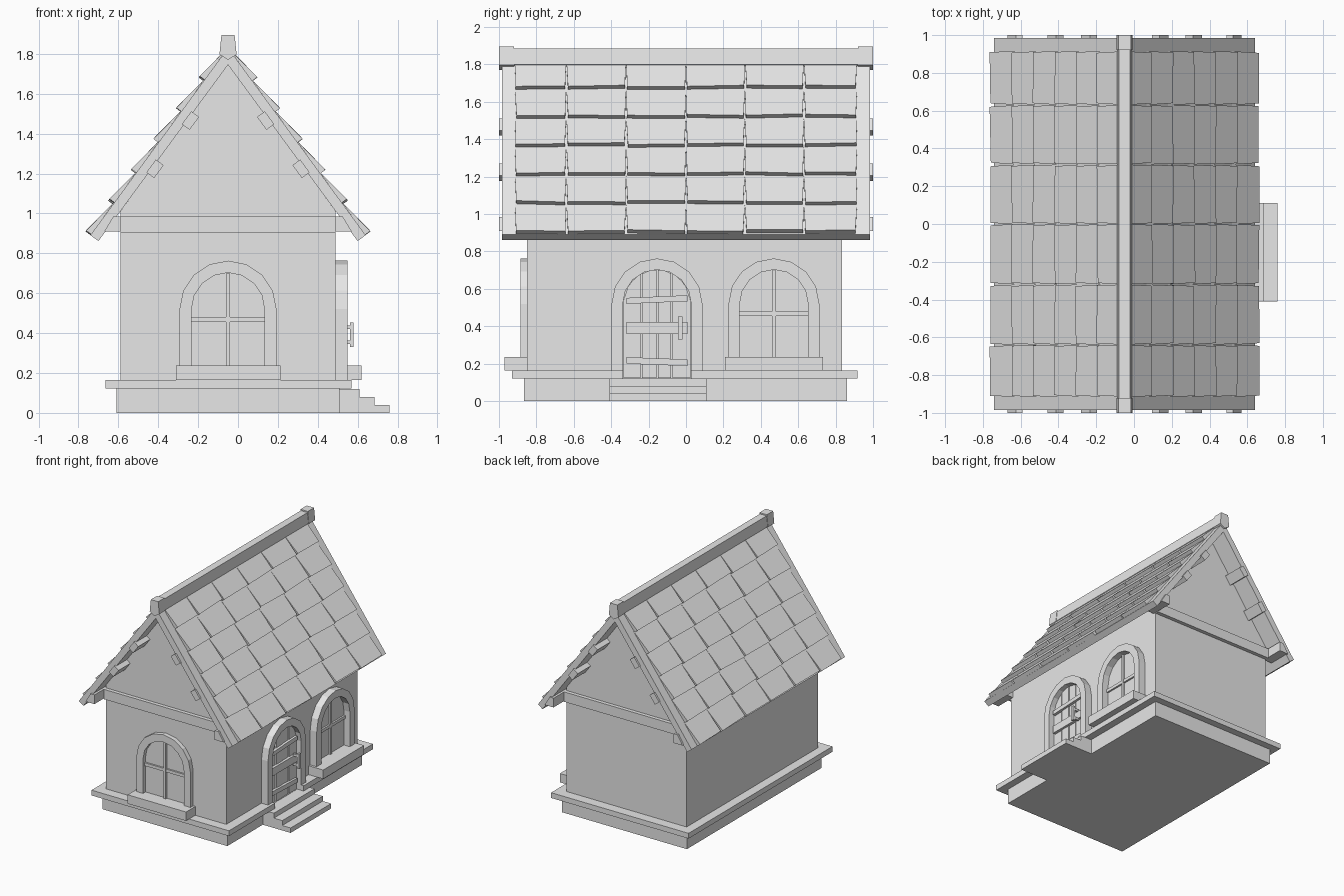
import bpy, bmesh, math, random
from mathutils import Vector

random.seed(4)
if "Cube" in bpy.data.objects:
    bpy.data.objects.remove(bpy.data.objects["Cube"], do_unlink=True)

GREY = (0.8, 0.8, 0.8, 1)
mat = bpy.data.materials.new("plain grey")
mat.use_nodes = True
mat.diffuse_color = GREY
mat.node_tree.nodes["Principled BSDF"].inputs["Base Color"].default_value = GREY

CX = -0.05                 # centre line of the house
FRONT, BACK = -0.85, 0.835   # wall planes
LEFT, RIGHT = -0.59, 0.49


def finish(name, bm):
    bmesh.ops.recalc_face_normals(bm, faces=bm.faces)
    me = bpy.data.meshes.new(name)
    bm.to_mesh(me)
    bm.free()
    me.materials.append(mat)
    ob = bpy.data.objects.new(name, me)
    bpy.context.collection.objects.link(ob)
    return ob


def prism(name, pts, a, b, axis="y"):
    """Extrude an outline of (u, z) points along x or y from a to b."""
    bm = bmesh.new()
    put = (lambda u, z, d: (u, d, z)) if axis == "y" else (lambda u, z, d: (d, u, z))
    face = bm.faces.new([bm.verts.new(put(u, z, a)) for u, z in pts])
    new = bmesh.ops.extrude_face_region(bm, geom=[face])["geom"]
    shift = Vector((0, b - a, 0)) if axis == "y" else Vector((b - a, 0, 0))
    bmesh.ops.translate(bm, vec=shift, verts=[v for v in new if isinstance(v, bmesh.types.BMVert)])
    return finish(name, bm)


def rect(u0, u1, z0, z1):
    return [(u0, z0), (u1, z0), (u1, z1), (u0, z1)]


def box(name, x0, x1, y0, y1, z0, z1):
    return prism(name, rect(x0, x1, z0, z1), y0, y1)


def arch(c, r, z0, spring=0.52, n=8):
    """Outline points of a round-headed opening, from right foot to left foot."""
    top = [(c + r * math.cos(math.pi * i / n), spring + r * math.sin(math.pi * i / n))
           for i in range(n + 1)]
    return [(c + r, z0)] + top + [(c - r, z0)]


def arch_frame(name, c, z0, a, b, axis):
    prism(name, arch(c, 0.243, z0) + arch(c, 0.183, z0)[::-1], a, b, axis)


def window(name, c, wall, out, axis, frame_depth, sill_depth):
    arch_frame(name + "_frame", c, 0.237, wall - out * 0.02, wall + out * frame_depth, axis)
    prism(name + "_pane", arch(c, 0.186, 0.237), wall - out * 0.02, wall + out * 0.004, axis)
    prism(name + "_upright_bar", rect(c - 0.01, c + 0.01, 0.237, 0.7), wall, wall + out * 0.02, axis)
    prism(name + "_cross_bar", rect(c - 0.183, c + 0.183, 0.455, 0.48), wall, wall + out * 0.018, axis)
    prism(name + "_sill", rect(c - 0.262, c + 0.262, 0.165, 0.237), wall - out * 0.02,
          wall + out * sill_depth, axis)


# Foundation, ledge with a gap for the door, and steps
box("foundation", -0.61, 0.51, -0.865, 0.86, 0, 0.122)
box("ledge", -0.665, RIGHT, -0.93, 0.917, 0.122, 0.165)
box("ledge_front_strip", RIGHT, 0.57, -0.93, -0.338, 0.122, 0.165)
box("ledge_back_strip", RIGHT, 0.57, 0.028, 0.917, 0.122, 0.165)
for i in range(3):
    box(f"step_{i + 1}", 0.5, 0.76 - 0.075 * i, -0.41, 0.11, 0.04 * i, 0.04 * (i + 1))

# Walls with gables
prism("walls", [(LEFT, 0.16), (RIGHT, 0.16), (RIGHT, 1.01), (CX, 1.75), (LEFT, 1.01)], FRONT, BACK)
box("front_gable_beam", LEFT, RIGHT, FRONT - 0.03, FRONT, 0.905, 0.985)
box("back_gable_beam", LEFT, RIGHT, BACK, BACK + 0.03, 0.905, 0.985)

# Windows and door frame
window("front_window", CX, FRONT, -1, "y", 0.036, 0.12)
window("side_window", 0.47, RIGHT, 1, "x", 0.058, 0.13)
DOOR = -0.155
arch_frame("door_frame", DOOR, 0.122, RIGHT - 0.02, 0.548, "x")

# Door planks following the arch
EDGES = [-0.183, -0.085, 0, 0.08, 0.183]
for i, (u0, u1) in enumerate(zip(EDGES, EDGES[1:])):
    u0, u1 = u0 + 0.004, u1 - 0.004
    top = []
    for k in range(5):
        u = u1 + (u0 - u1) * k / 4
        top.append((DOOR + u, 0.52 + math.sqrt(max(0, 0.18 ** 2 - u * u))))
    prism(f"door_plank_{i + 1}", [(DOOR + u0, 0.124), (DOOR + u1, 0.124)] + top,
          RIGHT - 0.01, 0.505 + 0.004 * (i % 2), "x")

# Door braces, slightly crooked, and handle
for i, (z, h, tilt) in enumerate([(0.2, 0.035, -0.012), (0.36, 0.062, 0), (0.52, 0.032, 0.014)]):
    u0, u1 = DOOR - 0.163, DOOR + 0.163
    prism(f"door_brace_{i + 1}", [(u0, z), (u1, z + tilt), (u1, z + tilt + h), (u0, z + h)],
          0.5, 0.528, "x")
box("handle_grip", 0.562, 0.58, -0.043, -0.02, 0.33, 0.452)
for name, z in (("handle_lower_post", 0.345), ("handle_upper_post", 0.42)):
    box(name, 0.52, 0.565, -0.04, -0.023, z, z + 0.018)

# Roof: local frame runs up the slope (s) and out from it (n)
ANGLE = math.atan2(0.939, 0.69)
COLUMNS = [-0.915, -0.64, -0.32, 0, 0.315, 0.63, 0.915]
PITCH, ROWS = 0.1915, 6


def slope(side, s, n):
    x = -0.69 + s * math.cos(ANGLE) - n * math.sin(ANGLE)
    return CX - side * x, 0.891 + s * math.sin(ANGLE) + n * math.cos(ANGLE)


def shingles(name, side):
    bm = bmesh.new()
    for row in range(ROWS):
        for y0, y1 in zip(COLUMNS, COLUMNS[1:]):
            s = row * PITCH
            cut = [random.uniform(0, 0.012) for _ in range(2)]
            gap = [random.uniform(0.004, 0.01) for _ in range(2)]
            ends = []
            for y, g, c in ((y0, gap[0], cut[0]), (y1, -gap[1], cut[1])):
                tri = []
                for ds, n, inset in ((c, -0.002, g), (c, 0.031, g), (PITCH + 0.015, 0.002, 0)):
                    x, z = slope(side, s + ds, n)
                    tri.append(bm.verts.new((x, y + inset, z)))
                ends.append(tri)
            a, b = ends
            bm.faces.new(a)
            bm.faces.new(b[::-1])
            for k in range(3):
                m = (k + 1) % 3
                bm.faces.new((a[k], b[k], b[m], a[m]))
    finish(name, bm)


for side, word in ((1, "left"), (-1, "right")):
    prism(f"{word}_roof_board", [slope(side, 0, 0), (CX, 1.83), (CX, 1.745), slope(side, 0, -0.05)],
          -0.985, 0.985)
    shingles(f"{word}_shingles", side)
    # Purlin ends under the overhang at both gables
    for end, y0, y1 in (("front", -1, FRONT + 0.02), ("back", BACK - 0.02, 1)):
        for i, s in enumerate((0.42, 0.72)):
            outline = [slope(side, s + ds, n) for ds, n in
                       ((0, -0.04), (0.08, -0.04), (0.08, -0.088), (0, -0.088))]
            prism(f"{word}_{end}_purlin_{i + 1}", outline, y0, y1)
        low = [(CX + side * u, z) for u, z in
               ((0.62, 0.91), (0.54, 0.91), (0.54, 0.985), (0.575, 0.985))]
        prism(f"{word}_{end}_eave_block", low, y0, y1)

# Ridge beam with thicker ends


def ridge(name, top, grow, y0, y1):
    half = [(0.03 + grow, top), (0.04 + grow, 1.8 - grow)]
    pts = [(CX + u, z) for u, z in half] + [(CX, 1.77)] + [(CX - u, z) for u, z in half[::-1]]
    prism(name, pts, y0, y1)


ridge("ridge_beam", 1.885, 0, -0.92, 0.92)
ridge("ridge_front_end", 1.895, 0.003, -1, -0.92)
ridge("ridge_back_end", 1.895, 0.003, 0.92, 1)
